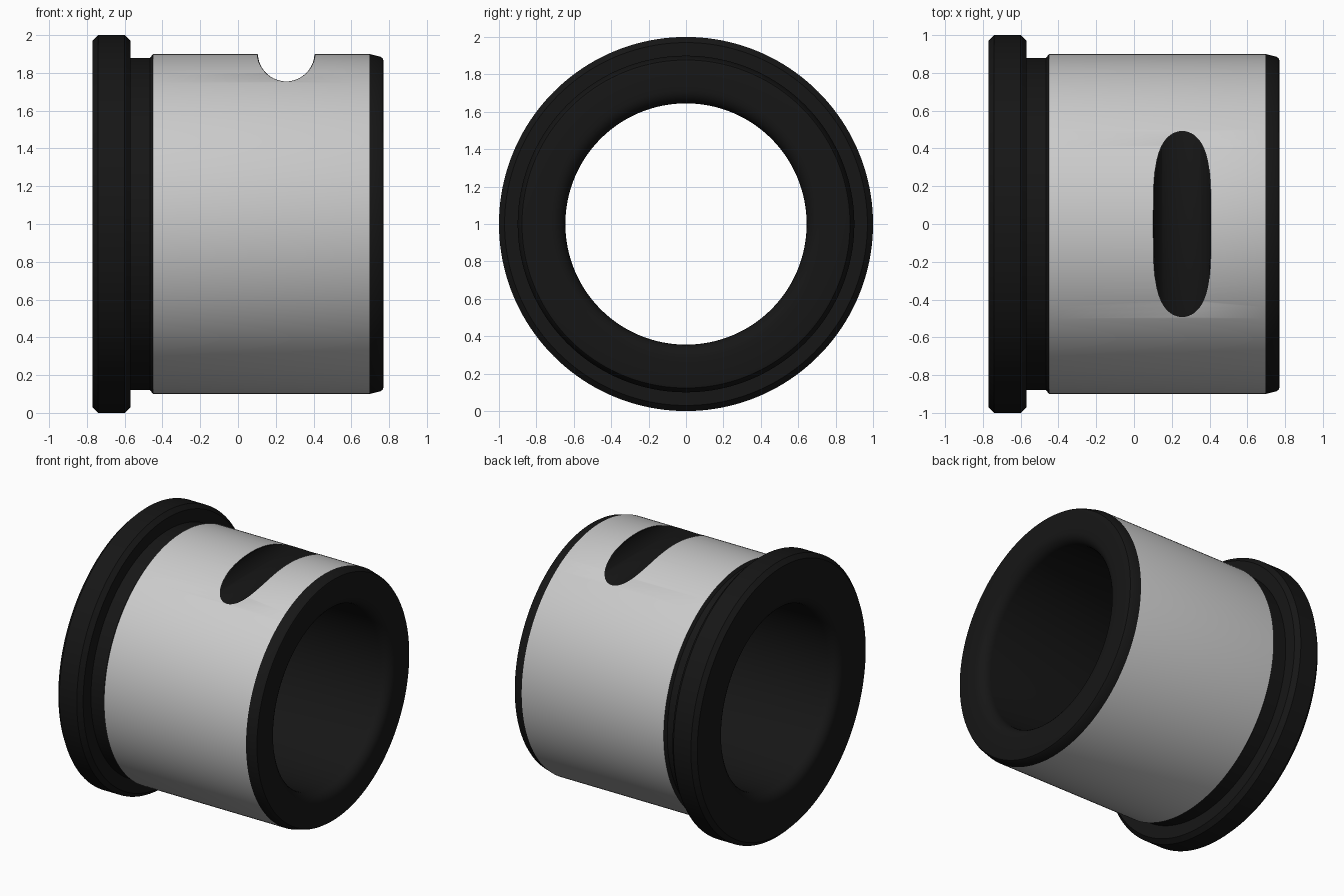
import bpy, bmesh, math

if "Cube" in bpy.data.objects:
    bpy.data.objects.remove(bpy.data.objects["Cube"])

SEGS = 160
SLOT_X, SLOT_Z, SLOT_R = 0.255, 1.905, 0.15
BODY_R, BORE_R, END, FIL = 0.9, 0.645, 0.77, 0.075


def radius(v):
    return math.hypot(v.y, v.z - 1)


# Closed section (x, radius): flange, neck, body, tapered nose, rounded bore mouths
section = [(-END, 0.97), (-0.74, 1.0), (-0.60, 1.0), (-0.57, 0.97), (-0.57, 0.88),
           (-0.465, 0.88), (-0.45, BODY_R), (0.695, BODY_R), (0.755, 0.885),
           (0.767, 0.877), (END, 0.865)]
angles = [math.radians(a) for a in range(0, 91, 15)]
section += [(END - FIL + FIL * math.cos(a), BORE_R + FIL - FIL * math.sin(a)) for a in angles]
section += [(-END + FIL - FIL * math.sin(a), BORE_R + FIL - FIL * math.cos(a)) for a in angles]

# Bushing: revolve the section around the x axis
bm = bmesh.new()
rings = []
for i in range(SEGS):
    t = 2 * math.pi * i / SEGS
    rings.append([bm.verts.new((x, r * math.sin(t), 1 + r * math.cos(t))) for x, r in section])
n = len(section)
for i in range(SEGS):
    a, b = rings[i], rings[(i + 1) % SEGS]
    for j in range(n):
        k = (j + 1) % n
        bm.faces.new((a[j], a[k], b[k], b[j]))
bmesh.ops.recalc_face_normals(bm, faces=bm.faces)
mesh = bpy.data.meshes.new("flanged_bushing")
bm.to_mesh(mesh)
bm.free()
bushing = bpy.data.objects.new("flanged_bushing", mesh)
bpy.context.collection.objects.link(bushing)

# Slot: round groove straight across the top
bpy.ops.mesh.primitive_cylinder_add(vertices=64, radius=SLOT_R, depth=3,
                                    location=(SLOT_X, 0, SLOT_Z), rotation=(math.pi / 2, 0, 0))
cutter = bpy.context.object
cutter.name = "slot_cutter"
bpy.context.view_layer.objects.active = bushing
mod = bushing.modifiers.new("slot", 'BOOLEAN')
mod.operation, mod.object, mod.solver = 'DIFFERENCE', cutter, 'EXACT'
bpy.ops.object.modifier_apply(modifier=mod.name)
bpy.data.objects.remove(cutter)

# Small chamfer around the slot rim
bm = bmesh.new()
bm.from_mesh(mesh)
rim = [e for e in bm.edges if len(e.link_faces) == 2
       and e.calc_face_angle(0) > math.radians(20)
       and all(abs(v.co.x - SLOT_X) < 0.2 and radius(v.co) > 0.89 for v in e.verts)]
bmesh.ops.bevel(bm, geom=rim, offset=0.014, offset_type='OFFSET', segments=1,
                affect='EDGES', clamp_overlap=True)

# Bare grey on the outer wall, black everywhere else
for f in bm.faces:
    wall = all(radius(v.co) > 0.8985 and -0.46 < v.co.x < 0.7 for v in f.verts)
    f.material_index = 0 if wall else 1
bm.to_mesh(mesh)
bm.free()
black = bpy.data.materials.new("black_finish")
black.diffuse_color = (0.008, 0.008, 0.008, 1)
black.use_nodes = True
black.node_tree.nodes["Principled BSDF"].inputs["Base Color"].default_value = black.diffuse_color
mesh.materials.clear()
mesh.materials.append(None)
mesh.materials.append(black)

bpy.ops.object.select_all(action='DESELECT')
bushing.select_set(True)
bpy.ops.object.shade_smooth_by_angle(angle=math.radians(25))
# clear() resets indices, so set them again from geometry
for p in mesh.polygons:
    vs = [mesh.vertices[i].co for i in p.vertices]
    p.material_index = 0 if all(radius(v) > 0.8985 and -0.46 < v.x < 0.7 for v in vs) else 1
